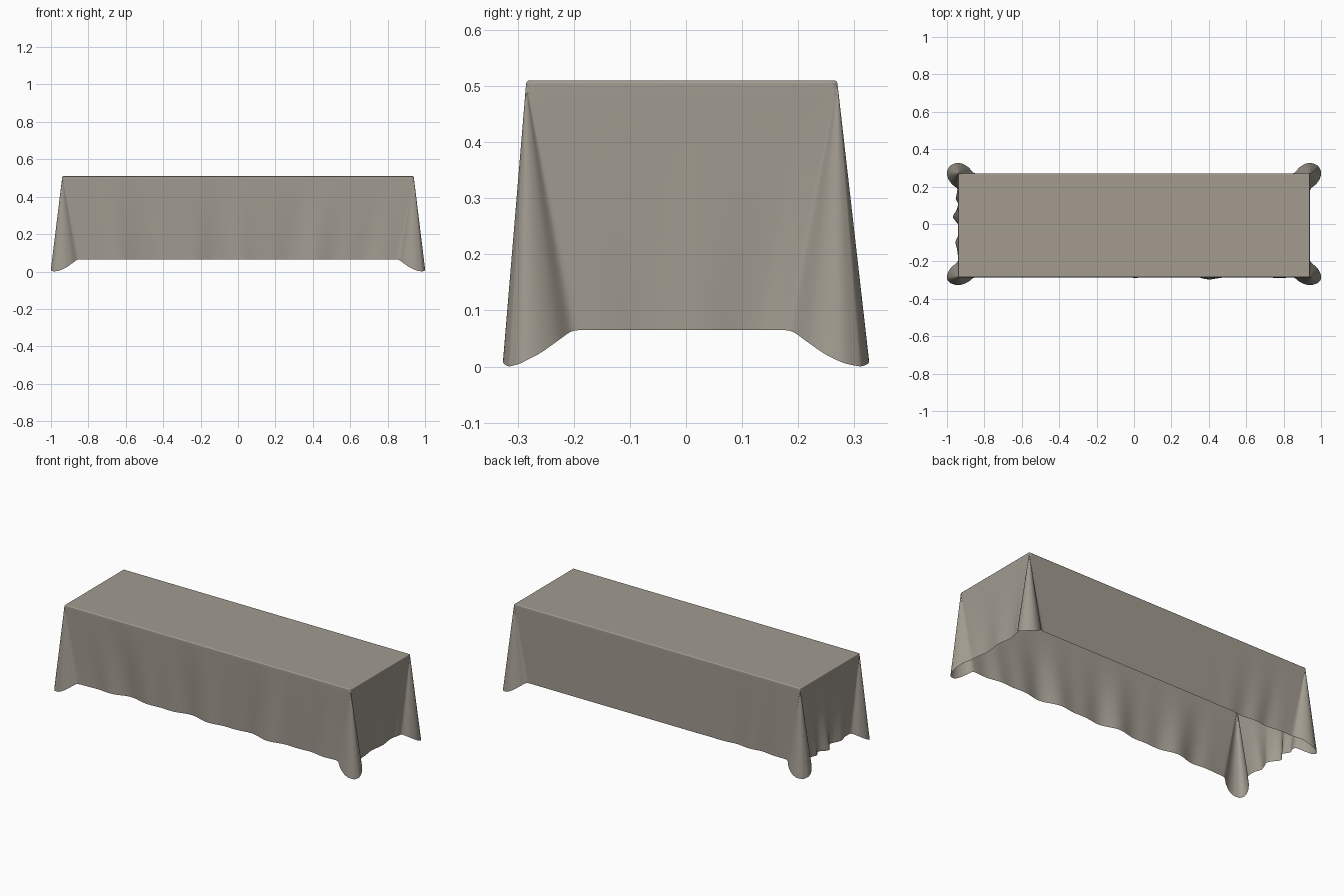
import bpy, bmesh, math
from mathutils import Vector

if "Cube" in bpy.data.objects:
    bpy.data.objects.remove(bpy.data.objects["Cube"])

HX, Y0, Y1 = 0.94, -0.285, 0.27      # table top edges
TOP, HEM, R = 0.51, 0.065, 0.006     # heights and edge rounding
FAN = 0.10                           # hem length taken by a corner fold
ROWS = 24

# Half of a corner fold at the hem: outward x, outward y, height
half = [(0, -0.10, 0.065), (0.006, -0.080, 0.062), (0.036, -0.054, 0.044),
        (0.056, -0.022, 0.022), (0.060, 0.010, 0.007), (0.048, 0.038, 0.001)]
fold = [Vector(p) for p in half] + [Vector((p[1], p[0], p[2])) for p in reversed(half)]


def spline(pts, steps=4):
    """Catmull-Rom samples through the points."""
    out = []
    for i in range(len(pts) - 1):
        a, b, c, d = (pts[max(0, min(len(pts) - 1, i + k))] for k in (-1, 0, 1, 2))
        for s in range(steps):
            t = s / steps
            out.append(0.5 * (2 * b + (c - a) * t + (2 * a - 5 * b + 4 * c - d) * t * t
                              + (3 * b - a - 3 * c + d) * t ** 3))
    return out + [pts[-1]]


def bump(v, centre, width):
    return math.exp(-((v - centre) / width) ** 2)


# Outward ripple of each side at the hem
def front_wave(x):
    w = 0.010 * math.sin(17 * x + 0.8) + 0.006 * math.sin(31 * x + 2)
    return w - 0.010 + 0.009 * bump(x, 0.6, 0.3)


def left_wave(y):
    return (0.028 * bump(y, 0.04, 0.03) + 0.014 * bump(y, 0.14, 0.025)
            + 0.014 * bump(y, -0.10, 0.03) - 0.012 * bump(y, -0.03, 0.025)
            - 0.010 * bump(y, 0.09, 0.02))


def right_wave(y):
    return -0.006 + 0.005 * math.sin(34 * y + 1)


def back_wave(x):
    return -0.010 * bump(x, -0.62, 0.2) * (1 + math.sin(34 * x)) * 0.6


columns = []   # (top point, hem point, outward normal, ripple)


def side(a, b, normal, wave, n):
    a, b = Vector(a), Vector(b)
    d = (b - a).normalized()
    for i in range(1, n):
        t = i / n
        top = a.lerp(b, t)
        hem = (a + d * FAN).lerp(b - d * FAN, t)
        v = hem.x if abs(d.x) > 0.5 else hem.y
        fade = min(1, t * 10, (1 - t) * 10)
        columns.append((top, Vector((hem.x, hem.y, HEM)), Vector(normal), wave(v) * fade))


def corner(sx, sy):
    c = Vector((sx * HX, Y1 if sy > 0 else Y0, 0))
    squash = 0.93 if sy > 0 else 0.68
    pts = spline(fold)
    if sx * sy < 0:
        pts.reverse()
    for p in pts:
        v = p.y * squash if p.y > 0 else p.y
        hem = Vector((c.x + sx * p.x, c.y + sy * v, max(p.z, 0)))
        columns.append((c.copy(), hem, Vector((sx, sy, 0)), 0))


# Walk round the cloth anticlockwise
side((HX, Y0, 0), (HX, Y1, 0), (1, 0, 0), right_wave, 40)
corner(1, 1)
side((HX, Y1, 0), (-HX, Y1, 0), (0, 1, 0), back_wave, 110)
corner(-1, 1)
side((-HX, Y1, 0), (-HX, Y0, 0), (-1, 0, 0), left_wave, 50)
corner(-1, -1)
side((-HX, Y0, 0), (HX, Y0, 0), (0, -1, 0), front_wave, 120)
corner(1, -1)

# Skirt: rounded top edge, then straight fall with growing ripples
bm = bmesh.new()
grid = []
for top, hem, n, ripple in columns:
    col = []
    for k in range(3):
        a = k / 3 * math.pi / 2
        col.append(bm.verts.new(top - n * R * (1 - math.sin(a))
                                + Vector((0, 0, TOP - R * (1 - math.cos(a))))))
    start = top + Vector((0, 0, TOP - R))
    for r in range(ROWS + 1):
        t = r / ROWS
        col.append(bm.verts.new(start.lerp(hem, t) + n * ripple * t ** 1.3))
    grid.append(col)
for i, col in enumerate(grid):
    nxt = grid[(i + 1) % len(grid)]
    for r in range(len(col) - 1):
        bm.faces.new((col[r], col[r + 1], nxt[r + 1], nxt[r]))

# Flat top
bm.faces.new([c[0] for c in grid])
bmesh.ops.remove_doubles(bm, verts=bm.verts, dist=0.00005)
bmesh.ops.recalc_face_normals(bm, faces=bm.faces)
if max(bm.faces, key=lambda f: f.calc_area()).normal.z < 0:
    bmesh.ops.reverse_faces(bm, faces=bm.faces)

mesh = bpy.data.meshes.new("tablecloth")
bm.to_mesh(mesh)
bm.free()
cloth = bpy.data.objects.new("tablecloth", mesh)
bpy.context.collection.objects.link(cloth)

# Warm grey fabric
fabric = bpy.data.materials.new("fabric")
fabric.diffuse_color = (0.36, 0.33, 0.28, 1)
fabric.use_nodes = True
fabric.node_tree.nodes["Principled BSDF"].inputs["Base Color"].default_value = fabric.diffuse_color
mesh.materials.append(fabric)

# Smooth folds, with area-weighted normals to keep the top flat
bpy.context.view_layer.objects.active = cloth
cloth.select_set(True)
bpy.ops.object.shade_smooth_by_angle(angle=math.radians(40))
weighted = cloth.modifiers.new("flat_top", 'WEIGHTED_NORMAL')
weighted.keep_sharp = True
